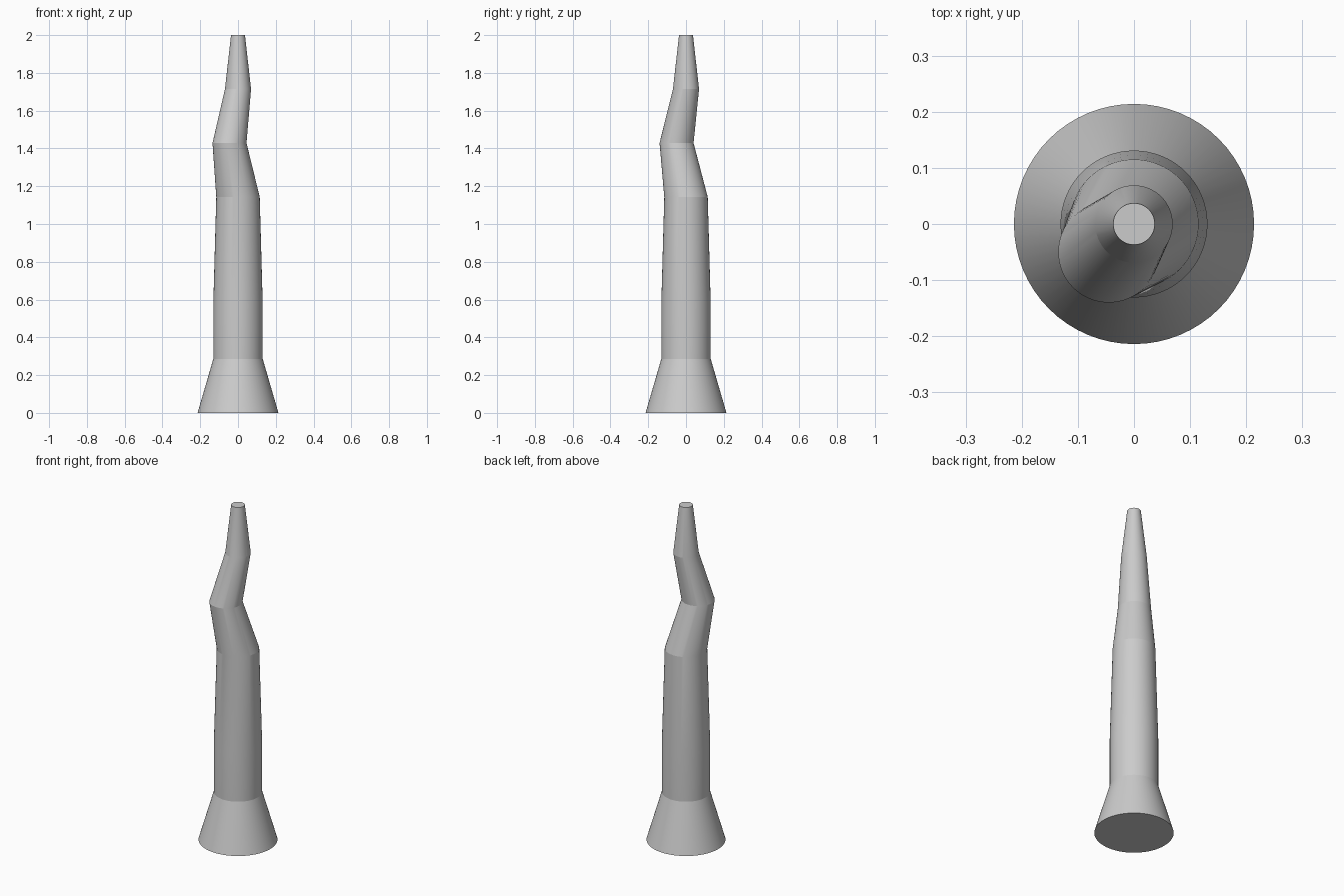
import bpy, bmesh, math

if "Cube" in bpy.data.objects:
    bpy.data.objects.remove(bpy.data.objects["Cube"])

# Ring profile: z, centre x, centre y, radius
S = 2 / 7
rings = [(0, 0, 0, 0.214), (S, 0, 0, 0.131), (2 * S, 0, 0, 0.131),
         (4 * S, 0, 0, 0.115), (5 * S, -0.045, -0.05, 0.09),
         (6 * S, 0, 0, 0.069), (2, 0, 0, 0.037)]
N = 64

# Crooked tapering column, lofted through the rings and capped
bm = bmesh.new()
loops = [[bm.verts.new((cx + r * math.cos(2 * math.pi * i / N),
                        cy + r * math.sin(2 * math.pi * i / N), z))
          for i in range(N)] for z, cx, cy, r in rings]
for a, b in zip(loops, loops[1:]):
    for i in range(N):
        j = (i + 1) % N
        bm.faces.new((a[i], a[j], b[j], b[i]))
bm.faces.new(loops[0][::-1])
bm.faces.new(loops[-1])
bm.normal_update()
mesh = bpy.data.meshes.new("crooked_column")
bm.to_mesh(mesh)
bm.free()
column = bpy.data.objects.new("crooked_column", mesh)
bpy.context.collection.objects.link(column)

# Plain grey
grey = bpy.data.materials.new("light grey")
grey.diffuse_color = (0.6, 0.6, 0.6, 1)
grey.use_nodes = True
grey.node_tree.nodes["Principled BSDF"].inputs["Base Color"].default_value = grey.diffuse_color
mesh.materials.append(grey)

# Smooth round the column, crisp at the ring breaks
bpy.context.view_layer.objects.active = column
column.select_set(True)
bpy.ops.object.shade_smooth_by_angle(angle=math.radians(8))
